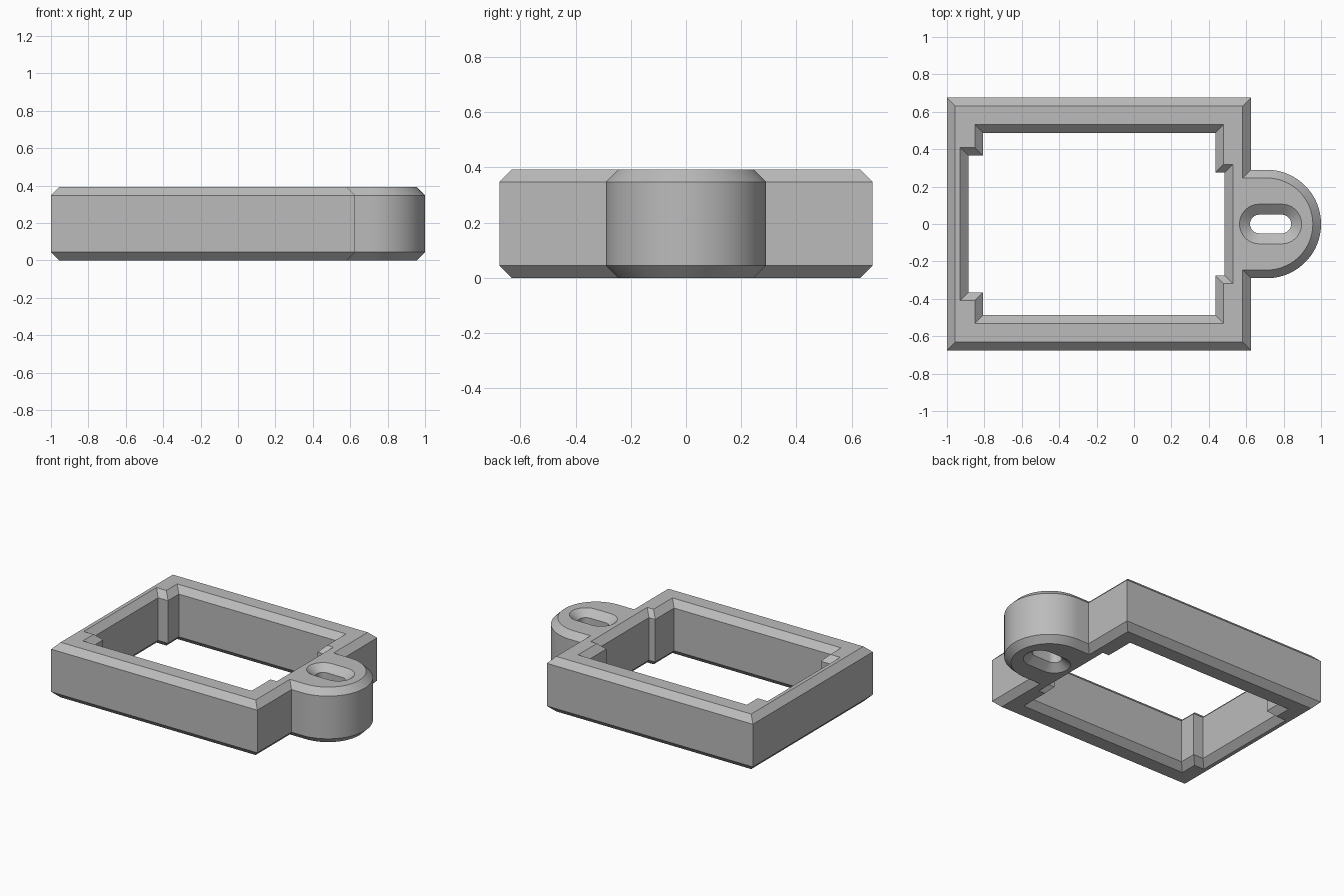
import bpy
import bmesh
from math import sin, cos, pi, radians
from mathutils import Vector

cube = bpy.data.objects.get("Cube")
if cube:
    bpy.data.objects.remove(cube, do_unlink=True)

HEIGHT = 0.392
CHAMFER = 0.044


def arc(cx, radius, start, steps):
    """Half circle, counter-clockwise, centred on the x axis."""
    return [(cx + radius * cos(start + pi * i / steps),
             radius * sin(start + pi * i / steps)) for i in range(steps + 1)]


def mirrored(half):
    """Close a half outline by mirroring it across the x axis."""
    return half + [(x, -y) for x, y in reversed(half)]


def offset(points, distance):
    """Mitred offset of a closed outline towards its left side."""
    pts = [Vector(p) for p in points]
    result = []
    for i, p in enumerate(pts):
        before = (p - pts[i - 1]).normalized()
        after = (pts[(i + 1) % len(pts)] - p).normalized()
        n1 = Vector((-before.y, before.x))
        n2 = Vector((-after.y, after.x))
        result.append(p + (n1 + n2) * distance / (1 + n1.dot(n2)))
    return result


def chamfered_wall(bm, outline, bevel):
    """Wall with a chamfer at both ends; returns the bottom and top rim edges."""
    levels = ((0, bevel), (CHAMFER, 0), (HEIGHT - CHAMFER, 0), (HEIGHT, bevel))
    rings = [[bm.verts.new((p.x, p.y, z)) for p in offset(outline, d)]
             for z, d in levels]
    n = len(outline)
    for low, high in zip(rings, rings[1:]):
        for i in range(n):
            j = (i + 1) % n
            bm.faces.new((low[i], low[j], high[j], high[i]))
    return [[bm.edges.get((ring[i], ring[(i + 1) % n])) for i in range(n)]
            for ring in (rings[0], rings[-1])]


# Outer outline: rectangular body with a rounded lug on the side
lug = arc(0.71, 0.29, -pi / 2, 40)
outer = ([(-1, -0.675), (0.625, -0.675), (0.625, -0.29)] + lug
         + [(0.625, 0.29), (0.625, 0.675), (-1, 0.675)])

# Window with a wide notch on each short side
window = mirrored([(0.485, 0.275), (0.435, 0.275), (0.435, 0.487),
                   (-0.807, 0.487), (-0.807, 0.365), (-0.885, 0.365)])

# Slot through the lug
slot = arc(0.79, 0.05, -pi / 2, 16) + arc(0.67, 0.05, pi / 2, 16)

# Holes run clockwise so that the material is always on the left
bm = bmesh.new()
bottom, top = [], []
for outline, bevel in ((outer, CHAMFER), (window[::-1], CHAMFER), (slot[::-1], 0.056)):
    low, high = chamfered_wall(bm, outline, bevel)
    bottom += low
    top += high

# Flat top and bottom between the rims
for rim, direction in ((bottom, -1), (top, 1)):
    bmesh.ops.triangle_fill(bm, edges=rim, use_beauty=True, normal=(0, 0, direction))
bmesh.ops.recalc_face_normals(bm, faces=bm.faces[:])

mesh = bpy.data.meshes.new("frame_with_lug")
bm.to_mesh(mesh)
bm.free()
frame = bpy.data.objects.new("frame_with_lug", mesh)
bpy.context.collection.objects.link(frame)

# Plain grey material
grey = bpy.data.materials.new("light_grey")
grey.use_nodes = True
colour = (0.5, 0.5, 0.5, 1)
grey.diffuse_color = colour
grey.node_tree.nodes["Principled BSDF"].inputs["Base Color"].default_value = colour
mesh.materials.append(grey)

bpy.ops.object.select_all(action="DESELECT")
frame.select_set(True)
bpy.context.view_layer.objects.active = frame
bpy.ops.object.shade_smooth_by_angle(angle=radians(30))
